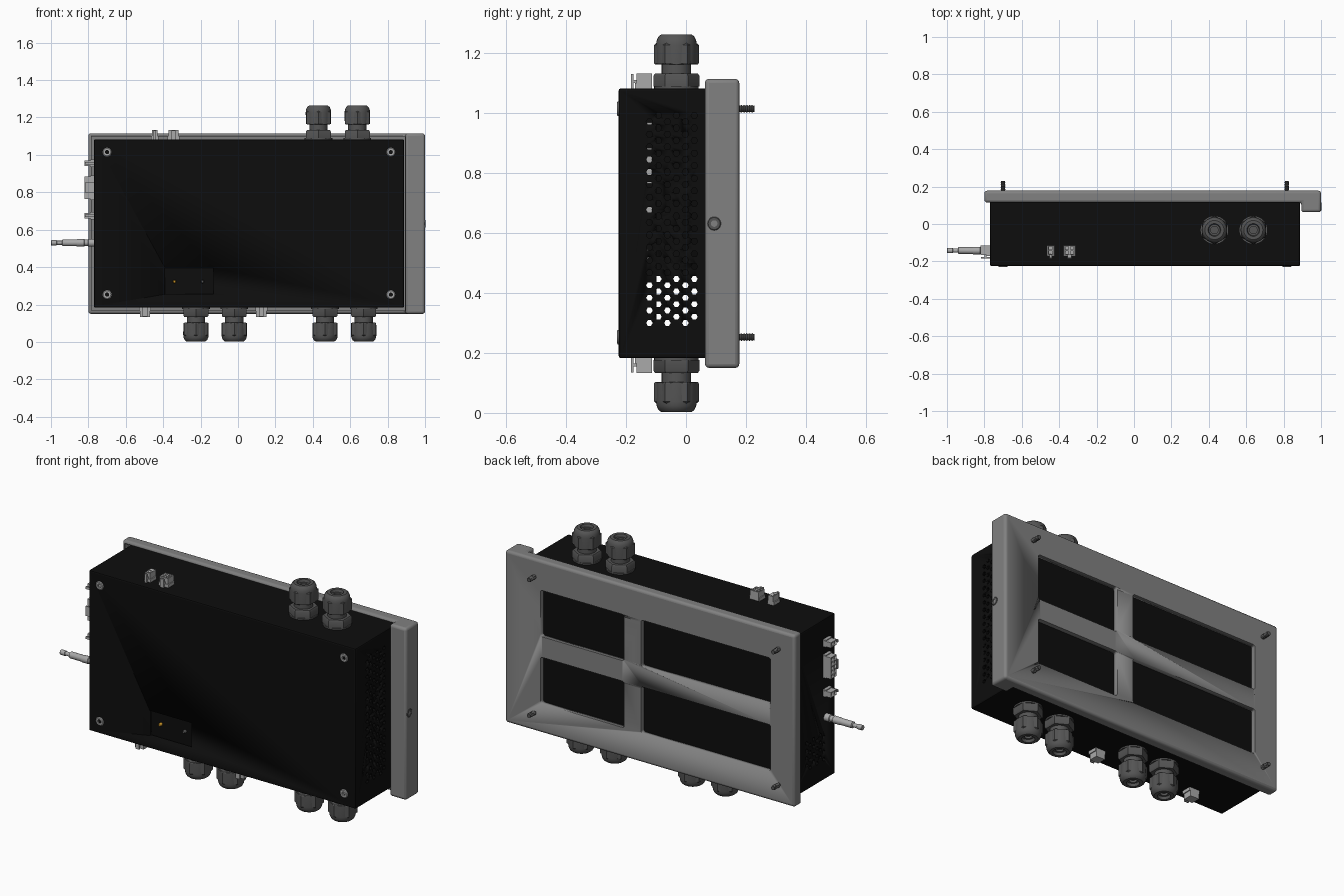
import bpy, bmesh
from math import pi, cos, sin
from mathutils import Matrix, Vector

if "Cube" in bpy.data.objects:
    bpy.data.objects.remove(bpy.data.objects["Cube"])


def material(name, rgb):
    m = bpy.data.materials.new(name)
    m.diffuse_color = (*rgb, 1)
    m.use_nodes = True
    m.node_tree.nodes["Principled BSDF"].inputs["Base Color"].default_value = m.diffuse_color
    return m


BLACK = material("black", (0.004, 0.004, 0.004))
DARK = material("dark_grey", (0.09, 0.09, 0.09))
GREY = material("plate_grey", (0.22, 0.22, 0.22))
LIGHT = material("light_grey", (0.4, 0.4, 0.4))
AMBER = material("amber", (0.6, 0.3, 0.02))

# Orientations: where the local z axis points
UP = Matrix()
DOWN = Matrix.Rotation(pi, 4, 'Y')
LEFT = Matrix.Rotation(-pi / 2, 4, 'Y')
RIGHT = Matrix.Rotation(pi / 2, 4, 'Y')
FRONT = Matrix.Rotation(pi / 2, 4, 'X')
BACK = Matrix.Rotation(-pi / 2, 4, 'X')


def add_box(bm, lo, hi):
    lo, hi = Vector(lo), Vector(hi)
    s = hi - lo
    m = Matrix.Translation((lo + hi) / 2) @ Matrix.Diagonal((*s, 1))
    bmesh.ops.create_cube(bm, size=1, matrix=m)


def add_lathe(bm, profile, segs=32, turn=0.0):
    """Revolve (radius, z) points, from axis to axis, about z."""
    rings = []
    for r, z in profile:
        n = 1 if r == 0 else segs
        rings.append([bm.verts.new((r * cos(turn + 2 * pi * i / segs),
                                    r * sin(turn + 2 * pi * i / segs), z)) for i in range(n)])
    for a, b in zip(rings, rings[1:]):
        for i in range(segs):
            j = (i + 1) % segs
            f = [a[i % len(a)], a[j % len(a)], b[j % len(b)], b[i % len(b)]]
            bm.faces.new(list(dict.fromkeys(f)))


def finish(bm, name, mat=None, orient=UP, at=(0, 0, 0)):
    bmesh.ops.recalc_face_normals(bm, faces=bm.faces)
    bm.transform(Matrix.Translation(at) @ orient)
    me = bpy.data.meshes.new(name)
    bm.to_mesh(me)
    bm.free()
    ob = bpy.data.objects.new(name, me)
    bpy.context.collection.objects.link(ob)
    if mat:
        me.materials.append(mat)
    select(ob)
    bpy.ops.object.shade_smooth_by_angle(angle=0.6)
    return ob


def select(ob):
    bpy.ops.object.select_all(action='DESELECT')
    ob.select_set(True)
    bpy.context.view_layer.objects.active = ob


def bevel(ob, width, segs=3):
    m = ob.modifiers.new("bevel", 'BEVEL')
    m.width, m.segments = width, segs
    select(ob)
    bpy.ops.object.modifier_apply(modifier=m.name)
    bpy.ops.object.shade_smooth_by_angle(angle=0.6)


def cut(ob, bm):
    cutter = finish(bm, "cutter")
    cutter.hide_render = True
    m = ob.modifiers.new("cut", 'BOOLEAN')
    m.operation, m.solver, m.object = 'DIFFERENCE', 'EXACT', cutter
    select(ob)
    bpy.ops.object.modifier_apply(modifier=m.name)
    bpy.data.objects.remove(cutter)


def box(name, lo, hi, mat):
    bm = bmesh.new()
    add_box(bm, lo, hi)
    return finish(bm, name, mat)


# Hollow black housing
Z0, Z1 = 0.183, 1.083
housing = box("housing", (-0.77, -0.225, Z0), (0.888, 0.15, Z1), BLACK)
bevel(housing, 0.008, 2)
bm = bmesh.new()
add_box(bm, (-0.758, -0.213, Z0 + .012), (0.876, 0.138, Z1 - .012))
cut(housing, bm)

# Vent holes in both ends and the display opening in the front
bm = bmesh.new()
for row in range(17):
    for col in range(6):
        y = -0.122 + col * 0.03
        z = 0.30 + row * 0.042 + (col % 2) * 0.021
        for x in ([0.882, -0.764] if row < 4 else [0.882]):
            bmesh.ops.create_cone(bm, cap_ends=True, segments=6, radius1=0.011, radius2=0.011, depth=0.05,
                                  matrix=Matrix.Translation((x, y, z)) @ RIGHT)
add_box(bm, (-0.39, -0.24, 0.255), (-0.13, -0.2, 0.395))
cut(housing, bm)

# Recessed display panel, indicator and circuit board
box("display_panel", (-0.40, -0.195, 0.245), (-0.12, -0.185, 0.405), BLACK)
box("circuit_board", (-0.75, -0.105, 0.21), (0.86, -0.098, 1.06), BLACK)
for x, mat in ((-0.34, AMBER), (-0.19, DARK)):
    bm = bmesh.new()
    add_lathe(bm, [(0, 0), (.009, 0), (.009, .012), (.006, .018), (0, .02)], 12)
    finish(bm, "indicator_light", mat, FRONT, (x, -0.195, 0.322))

# Mounting plate: L-shaped section with a deep lip on the right
bm = bmesh.new()
section = [(-0.8, .115), (0.895, .115), (0.895, .063), (1.0, .063), (1.0, .178), (-0.8, .178)]
face = bm.faces.new([bm.verts.new((x, y, 0.15)) for x, y in section])
ext = bmesh.ops.extrude_face_region(bm, geom=[face])["geom"]
bmesh.ops.translate(bm, verts=[v for v in ext if isinstance(v, bmesh.types.BMVert)], vec=(0, 0, 0.965))
plate = finish(bm, "mounting_plate", GREY)
bevel(plate, 0.014)
bm = bmesh.new()
add_box(bm, (-0.783, 0.05, 0.168), (0.892, 0.152, 1.098))
cut(plate, bm)
bm = bmesh.new()
for x0, x1 in ((-0.65, 0.155), (0.26, 0.78)):
    for z0, z1 in ((0.315, 0.575), (0.69, 0.95)):
        add_box(bm, (x0, 0.145, z0), (x1, 0.2, z1))
bmesh.ops.bevel(bm, geom=[e for e in bm.edges if abs((e.verts[0].co - e.verts[1].co).y) > 0.01],
                offset=0.012, segments=3, affect='EDGES', profile=0.5)
cut(plate, bm)

# Socket-head cover screws and threaded rear studs
HEAD = [(0, -.004), (.024, -.004), (.024, .003), (.02, .006), (.011, .006), (.011, .0), (0, .0)]
thread = [(0, -.02)]
for i in range(8):
    thread += [(.013, -.02 + i * .009), (.010, -.0155 + i * .009)]
thread += [(.011, .051), (0, .051)]
for z in (0.253, 1.015):
    for x in (-0.70, 0.817):
        bm = bmesh.new()
        add_lathe(bm, HEAD, 24)
        finish(bm, "cover_screw", LIGHT, FRONT, (x, -0.225, z))
        bm = bmesh.new()
        add_lathe(bm, thread, 16)
        finish(bm, "rear_stud", DARK, BACK, (x, 0.178, z))
bm = bmesh.new()
add_lathe(bm, HEAD, 24)
finish(bm, "lip_screw", DARK, RIGHT, (0.996, 0.094, 0.632))


# Cable glands: washer, hex nut, neck, hex cap and bored dome
def gland(x, z, orient):
    bm = bmesh.new()
    add_lathe(bm, [(0, -.005), (.074, -.005), (.074, .008), (0, .008)])
    add_lathe(bm, [(0, .006), (.077, .006), (.077, .042), (.071, .05), (0, .05)], 6, pi / 6)
    add_lathe(bm, [(0, .04), (.049, .04), (.049, .085), (0, .085)])
    add_lathe(bm, [(0, .08), (.071, .08), (.075, .085), (.075, .145), (.065, .153), (0, .153)], 6, pi / 6)
    add_lathe(bm, [(0, .082), (.067, .082), (.068, .145), (.066, .16), (.06, .173), (.051, .18),
                   (.034, .18), (.03, .165), (.02, .165), (.02, .13), (0, .13)])
    finish(bm, "cable_gland", DARK, orient, (x, -0.032, z))


for x in (0.43, 0.638):
    gland(x, Z1, UP)
for x in (-0.225, -0.02, 0.465, 0.672):
    gland(x, Z0, DOWN)


# Pluggable connectors: shell with pin sockets, shoulder and latch
def connector(at, orient, ways, width, latch_dir=-1):
    w = width / 2
    bm = bmesh.new()
    add_box(bm, (-w, -.026, -.03), (w, .026, .05))
    ob = finish(bm, "connector", LIGHT, orient, at)
    bm = bmesh.new()
    p = width / ways
    for i in range(ways):
        x = -w + (i + .5) * p
        for y in (-.012, .012):
            add_box(bm, (x - p * .32, y - .008, .02), (x + p * .32, y + .008, .07))
    bm.transform(Matrix.Translation(at) @ orient)
    cut(ob, bm)
    bm = bmesh.new()
    add_box(bm, (-w - .005, -.03, -.01), (w + .005, .024, .018))
    add_box(bm, (-w * .45, -.044, -.01), (w * .45, -.036, .048))
    add_box(bm, (-w * .45, -.04, .018), (w * .45, -.024, .028))
    finish(bm, "connector_latch", LIGHT, orient, at)


connector((-0.445, -0.14, Z1), UP, 1, 0.03)
connector((-0.345, -0.14, Z1), UP, 2, 0.052)
connector((-0.497, -0.14, Z0), DOWN, 2, 0.055)
connector((0.125, -0.14, Z0), DOWN, 2, 0.055)
connector((-0.77, -0.14, 0.955), LEFT, 1, 0.03)
connector((-0.77, -0.14, 0.825), LEFT, 5, 0.12)
connector((-0.77, -0.14, 0.675), LEFT, 1, 0.03)

# Antenna stub stepping down towards its tip
bm = bmesh.new()
add_lathe(bm, [(0, -.02), (.021, -.02), (.021, .03), (.017, .033), (.017, .05), (.02, .053), (.02, .09),
               (.018, .093), (.018, .168), (.011, .172), (.011, .198), (.014, .2), (.014, .228),
               (.012, .23), (0, .23)], 24)
finish(bm, "antenna", LIGHT, LEFT, (-0.77, -0.142, 0.53))
